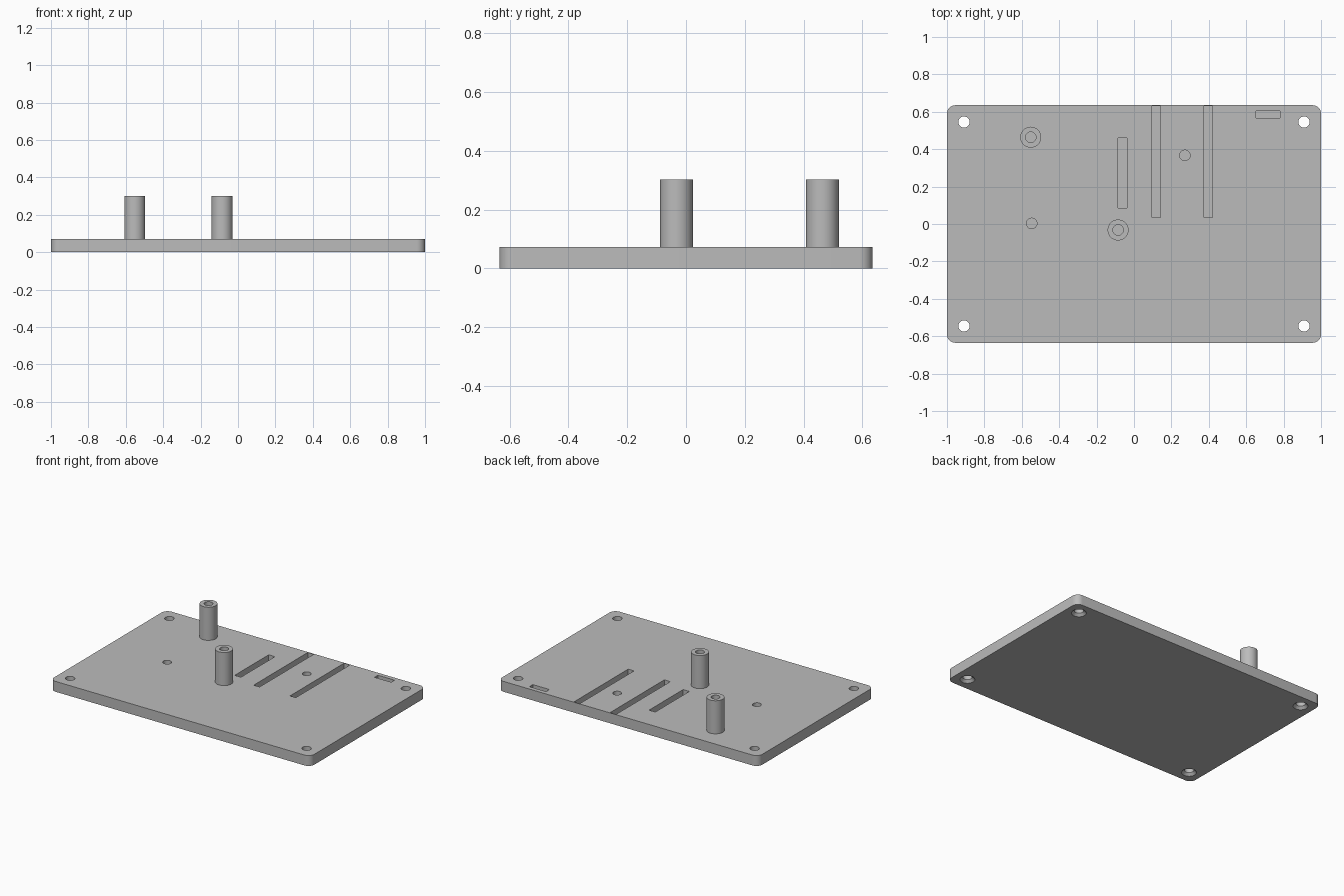
import bpy, bmesh, math
from mathutils import Vector

cube = bpy.data.objects.get("Cube")
if cube:
    bpy.data.objects.remove(cube, do_unlink=True)

W, D, T = 1.0, 0.635, 0.072      # half width, half depth, plate thickness
POST_TOP, BORE, FLOOR = 0.302, 0.028, 0.03
POSTS = [(-0.552, 0.464), (-0.085, -0.032)]
PINS = [(-0.547, 0.003), (0.272, 0.367)]

grey = bpy.data.materials.new("plain grey")
grey.use_nodes = True
grey.diffuse_color = (0.5, 0.5, 0.5, 1)
grey.node_tree.nodes["Principled BSDF"].inputs["Base Color"].default_value = (0.5, 0.5, 0.5, 1)


def lathe(bm, centre, profile, capped=True, n=48):
    """Turn (radius, height) points around a vertical axis."""
    rings = []
    for r, z in profile:
        rings.append([bm.verts.new((centre[0] + r * math.cos(math.tau * i / n),
                                    centre[1] + r * math.sin(math.tau * i / n), z))
                      for i in range(n)])
    for a, b in zip(rings, rings[1:]):
        for i in range(n):
            j = (i + 1) % n
            bm.faces.new((a[i], a[j], b[j], b[i]))
    if capped:
        bm.faces.new(rings[0][::-1])
        bm.faces.new(rings[-1])


def box(bm, x0, x1, y0, y1, z0, z1):
    verts = bmesh.ops.create_cube(bm, size=1)["verts"]
    bmesh.ops.scale(bm, vec=(x1 - x0, y1 - y0, z1 - z0), verts=verts)
    bmesh.ops.translate(bm, vec=((x0 + x1) / 2, (y0 + y1) / 2, (z0 + z1) / 2), verts=verts)


def make_object(name, bm):
    mesh = bpy.data.meshes.new(name)
    bm.to_mesh(mesh)
    bm.free()
    mesh.materials.append(grey)
    obj = bpy.data.objects.new(name, mesh)
    bpy.context.collection.objects.link(obj)
    return obj


def activate(obj):
    bpy.ops.object.select_all(action="DESELECT")
    obj.select_set(True)
    bpy.context.view_layer.objects.active = obj


# Base plate with rounded vertical corners
bm = bmesh.new()
box(bm, -W, W, -D, D, 0, T)
corners = [e for e in bm.edges if abs((e.verts[0].co - e.verts[1].co).normalized().z) > 0.9]
bmesh.ops.bevel(bm, geom=corners, offset=0.045, segments=8, profile=0.5, affect="EDGES")
plate = make_object("base_plate", bm)

# Cutter: mounting holes countersunk below, blind holes and slots above
bm = bmesh.new()
for sx in (-1, 1):
    for sy in (-1, 1):
        lathe(bm, (sx * 0.909, sy * 0.545),
              [(0.047, -0.01), (0.047, 0), (0.03, 0.017), (0.03, T + 0.02)])
for spot in POSTS + PINS:
    lathe(bm, spot, [(BORE, FLOOR), (BORE, T + 0.02)])
for x0, x1, y0, y1 in [(-0.086, -0.038, 0.086, 0.46), (0.096, 0.142, 0.035, 0.63),
                       (0.375, 0.42, 0.035, 0.63), (0.652, 0.78, 0.568, 0.605)]:
    box(bm, x0, x1, y0, y1, FLOOR, T + 0.02)
bmesh.ops.recalc_face_normals(bm, faces=bm.faces)
cutter = make_object("hole_cutter", bm)
cutter.hide_render = True

activate(plate)
mod = plate.modifiers.new("holes", "BOOLEAN")
mod.object = cutter
mod.operation = "DIFFERENCE"
mod.solver = "EXACT"
bpy.ops.object.modifier_apply(modifier=mod.name)
bpy.data.objects.remove(cutter, do_unlink=True)
bpy.ops.object.shade_smooth_by_angle(angle=math.radians(30))

# Hollow standing posts over the bored holes
for name, spot in zip(("rear_post", "middle_post"), POSTS):
    bm = bmesh.new()
    lathe(bm, spot, [(0.056, T), (0.056, POST_TOP), (BORE, POST_TOP), (BORE, T)], capped=False)
    activate(make_object(name, bm))
    bpy.ops.object.shade_smooth_by_angle(angle=math.radians(30))
